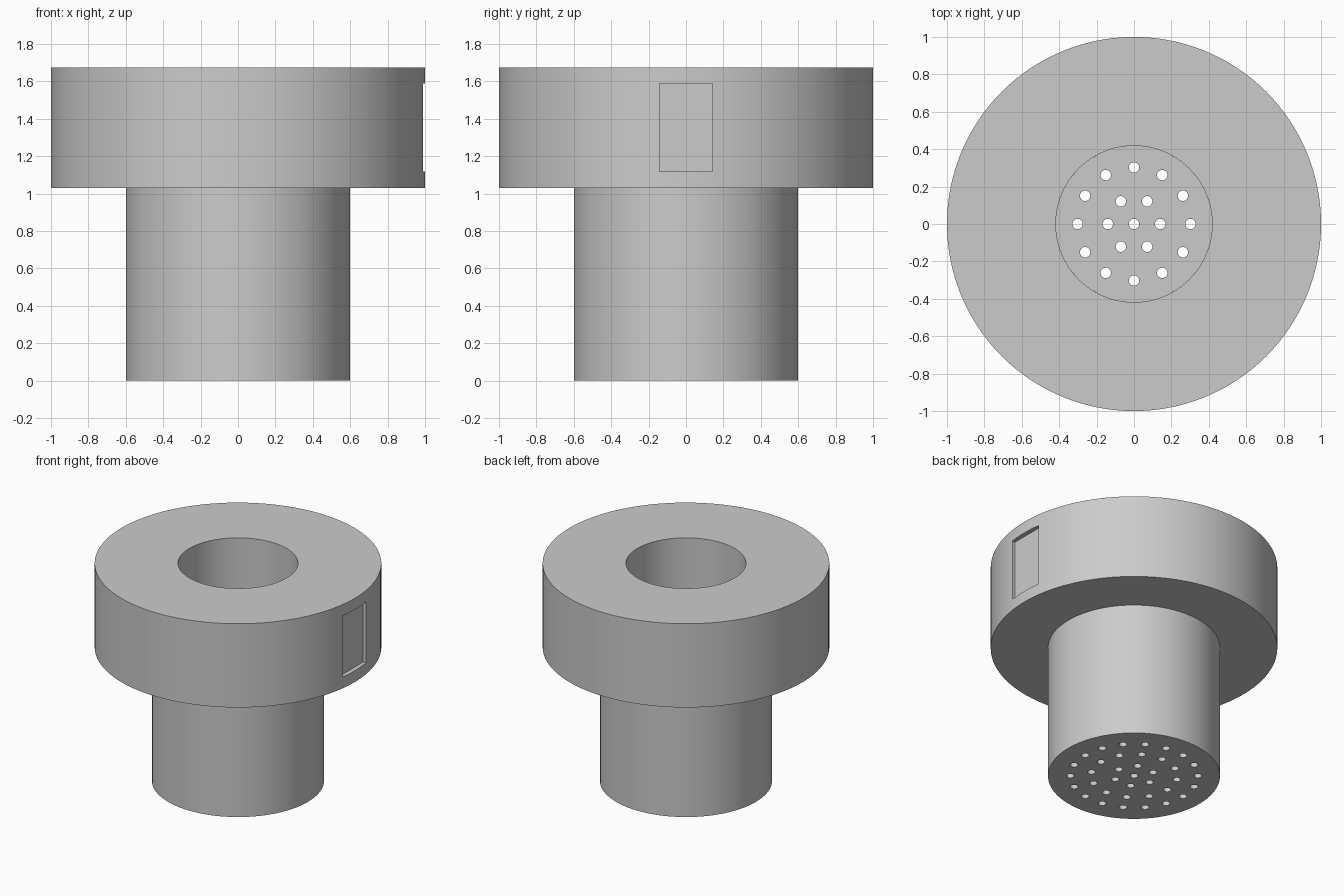
import bpy, bmesh
from math import cos, sin, tau
from mathutils import Matrix, Vector

SEGMENTS = 128

cube = bpy.data.objects.get("Cube")
if cube:
    bpy.data.objects.remove(cube, do_unlink=True)

grey = bpy.data.materials.new("plain_grey")
grey.use_nodes = True
colour = (0.6, 0.6, 0.6, 1)
grey.diffuse_color = colour
grey.node_tree.nodes["Principled BSDF"].inputs["Base Color"].default_value = colour


def make_object(name, bm):
    bmesh.ops.recalc_face_normals(bm, faces=bm.faces)
    mesh = bpy.data.meshes.new(name)
    bm.to_mesh(mesh)
    bm.free()
    mesh.materials.append(grey)
    obj = bpy.data.objects.new(name, mesh)
    bpy.context.collection.objects.link(obj)
    return obj


def lathe(name, profile):
    """Turn (radius, height) points into a solid with flat end caps."""
    bm = bmesh.new()
    rings = [[bm.verts.new((r * cos(tau * i / SEGMENTS), r * sin(tau * i / SEGMENTS), z))
              for i in range(SEGMENTS)] for r, z in profile]
    for low, high in zip(rings, rings[1:]):
        for i in range(SEGMENTS):
            j = (i + 1) % SEGMENTS
            bm.faces.new((low[i], low[j], high[j], high[i]))
    bm.faces.new(rings[0])
    bm.faces.new(rings[-1])
    return make_object(name, bm)


def cut(target, cutter):
    cutter.hide_render = True
    mod = target.modifiers.new("cut", "BOOLEAN")
    mod.operation = "DIFFERENCE"
    mod.solver = "EXACT"
    mod.object = cutter
    bpy.context.view_layer.objects.active = target
    bpy.ops.object.modifier_apply(modifier=mod.name)
    bpy.data.objects.remove(cutter, do_unlink=True)


# Hollow body: stem, wide head, bore and inner chamber
body = lathe("flanged_body", [
    (0.60, 0), (0.60, 1.03), (1.0, 1.03), (1.0, 1.675),
    (0.418, 1.675), (0.418, 1.03), (0.50, 0.95), (0.50, 0.08)])

# Rings of outlet holes through the base
bm = bmesh.new()
for count, radius in ((1, 0), (6, 0.14), (12, 0.302), (18, 0.445)):
    for i in range(count):
        a = tau * i / count
        bmesh.ops.create_cone(
            bm, cap_ends=True, segments=24, radius1=0.028, radius2=0.028, depth=0.3,
            matrix=Matrix.Translation((radius * cos(a), radius * sin(a), 0.05)))
cut(body, make_object("hole_cutter", bm))

# Flat rectangular recess on the left side of the head
bm = bmesh.new()
bmesh.ops.create_cube(bm, size=1)
bmesh.ops.scale(bm, vec=Vector((0.2, 0.284, 0.47)), verts=bm.verts)
bmesh.ops.translate(bm, vec=Vector((1.065, 0, 1.352)), verts=bm.verts)
cut(body, make_object("recess_cutter", bm))

# Smooth round walls with crisp rims
bpy.ops.object.select_all(action="DESELECT")
body.select_set(True)
bpy.context.view_layer.objects.active = body
bpy.ops.object.shade_smooth_by_angle(angle=0.5)
